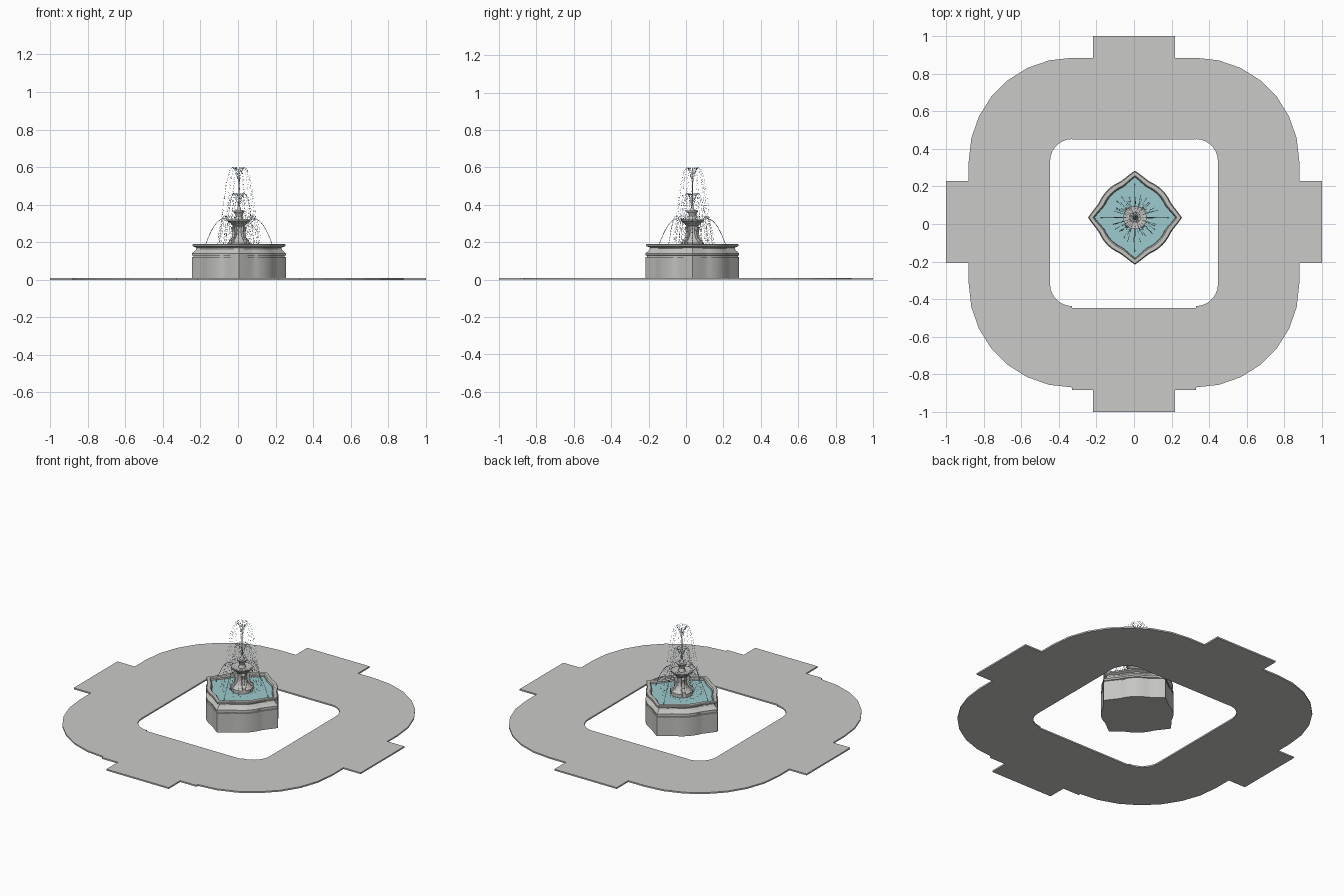
import bpy, bmesh, math, random
from mathutils import Vector

if "Cube" in bpy.data.objects:
    bpy.data.objects.remove(bpy.data.objects["Cube"])

random.seed(4)
CX, CY = 0.005, 0.034          # fountain centre
TOP = 0.009                    # paving thickness


def material(name, rgb):
    m = bpy.data.materials.new(name)
    m.diffuse_color = (*rgb, 1)
    m.use_nodes = True
    m.node_tree.nodes["Principled BSDF"].inputs["Base Color"].default_value = m.diffuse_color
    return m


PAVING = material("paving grey", (0.59, 0.59, 0.575))
STONE = material("stone grey", (0.56, 0.56, 0.535))
WATER = material("pool water", (0.34, 0.60, 0.62))
SPRAY = material("spray water", (0.42, 0.58, 0.68))


def make(name, verts, faces, mat, smooth=False):
    me = bpy.data.meshes.new(name)
    me.from_pydata(verts, [], faces)
    bm = bmesh.new()
    bm.from_mesh(me)
    bmesh.ops.recalc_face_normals(bm, faces=bm.faces)
    bm.to_mesh(me)
    bm.free()
    me.materials.append(mat)
    ob = bpy.data.objects.new(name, me)
    bpy.context.collection.objects.link(ob)
    if smooth:
        bpy.ops.object.select_all(action='DESELECT')
        ob.select_set(True)
        bpy.context.view_layer.objects.active = ob
        bpy.ops.object.shade_smooth_by_angle(angle=math.radians(30))
    return ob


def slab(name, outline):
    n = len(outline)
    verts = [(x, y, z) for z in (0, TOP) for x, y in outline]
    faces = [tuple(range(n)), tuple(range(n, 2 * n))]
    faces += [(i, (i + 1) % n, n + (i + 1) % n, n + i) for i in range(n)]
    make(name, verts, faces, PAVING)


def rect(name, x0, x1, y0, y1):
    slab(name, [(x0, y0), (x1, y0), (x1, y1), (x0, y1)])


def loft(name, radius, levels, mat, steps, close=True):
    """Rings round the fountain centre; radius(angle, offset) sets the plan."""
    verts, faces = [], []
    for off, z in levels:
        for i in range(steps):
            a = 2 * math.pi * i / steps
            r = radius(a, off)
            verts.append((CX + r * math.cos(a), CY + r * math.sin(a), z))
    for k in range(len(levels) - 1):
        for i in range(steps):
            j = (i + 1) % steps
            faces.append((k * steps + i, k * steps + j,
                          (k + 1) * steps + j, (k + 1) * steps + i))
    faces.append(tuple(range(steps)))
    if close:
        faces.append(tuple(range((len(levels) - 1) * steps, len(levels) * steps)))
    return make(name, verts, faces, mat, True)


# Paving: four straight walks with end tabs, four quarter-round corners
C = 0.33
rect("back_walk", -C, C, 0.45, 0.885)
rect("front_walk", -C, C, -0.885, -0.447)
rect("back_tab", -0.217, 0.217, 0.885, 1)
rect("front_tab", -0.217, 0.217, -1, -0.885)
for side, s in (("left", -1), ("right", 1)):
    rect(side + "_walk", *sorted((s * 0.447, s * 0.88)), -0.32, 0.335)
    rect(side + "_tab", *sorted((s * 0.88, s)), -0.207, 0.228)
    for end, t, cy in (("front", -1, -0.32), ("back", 1, 0.335)):
        arc = [(r, i * math.pi / 14) for r, order in
               ((0.55, range(8)), (0.117, range(7, -1, -1))) for i in order]
        slab(f"{side}_{end}_corner", [(s * (C + r * math.cos(a)),
                                       cy + t * r * math.sin(a)) for r, a in arc])


# Basin: round plan with four pointed ogee tips
def ogee(a, off):
    q = math.pi / 2
    d = abs((a + q / 2) % q - q / 2) / math.radians(24)
    return 0.207 + 0.043 * max(0, 1 - d) ** 1.6 - off


loft("basin", ogee, [
    (0, 0), (0, 0.120), (0.007, 0.121), (0.007, 0.128), (0, 0.130), (0, 0.140),
    (0.006, 0.146), (0.018, 0.156), (0.023, 0.165), (0.022, 0.172), (0.010, 0.176),
    (0.003, 0.179), (0.003, 0.187), (0.006, 0.190), (0.026, 0.190), (0.032, 0.184),
    (0.034, 0.160)], STONE, 120)
loft("pool_water", ogee, [(0.034, 0.165), (0.034, 0.174)], WATER, 120)

# Pedestal: turned column with a small bowl and finial
loft("pedestal", lambda a, r: r, [
    (0.062, 0.17), (0.062, 0.195), (0.052, 0.202), (0.040, 0.215), (0.030, 0.235),
    (0.026, 0.260), (0.030, 0.285), (0.045, 0.300), (0.060, 0.312), (0.062, 0.320),
    (0.050, 0.318), (0.022, 0.316), (0.016, 0.335), (0.020, 0.350), (0.030, 0.362),
    (0.030, 0.368), (0.014, 0.368), (0.009, 0.380), (0.005, 0.395)], STONE, 32)

# Four scroll brackets round the pedestal
for i in range(4):
    a = math.pi / 4 + i * math.pi / 2
    out, side = Vector((math.cos(a), math.sin(a), 0)), Vector((-math.sin(a), math.cos(a), 0))
    prof = [(0.02, 0.18), (0.068, 0.18), (0.066, 0.21), (0.045, 0.225),
            (0.040, 0.255), (0.048, 0.28), (0.02, 0.29)]
    n = len(prof)
    verts = [tuple(Vector((CX, CY, z)) + out * r + side * w)
             for w in (-0.009, 0.009) for r, z in prof]
    faces = [tuple(range(n)), tuple(range(n, 2 * n))]
    faces += [(k, (k + 1) % n, n + (k + 1) % n, n + k) for k in range(n)]
    make(f"scroll_bracket_{i + 1}", verts, faces, STONE)

# Centre jet
loft("centre_jet", lambda a, r: r, [(0.004, 0.385), (0.003, 0.47), (0.001, 0.59)], SPRAY, 8)

# Four thin arcing jets that land in the basin tips
for i in range(4):
    a = i * math.pi / 2
    cu = bpy.data.curves.new("arc_jet", 'CURVE')
    cu.dimensions = '3D'
    cu.bevel_depth, cu.bevel_resolution = 0.0014, 0
    cu.materials.append(SPRAY)
    sp = cu.splines.new('POLY')
    sp.points.add(20)
    for k, p in enumerate(sp.points):
        r = 0.02 + 0.162 * k / 20
        p.co = (CX + r * math.cos(a), CY + r * math.sin(a),
                0.325 - 14.5 * (r - 0.08) ** 2, 1)
    bpy.context.collection.objects.link(bpy.data.objects.new(f"arc_jet_{i + 1}", cu))


# Spray: droplets strung along falling parabolas
def spray(name, streams, drops, start, peak, end, height):
    verts, faces = [], []
    for s in range(streams):
        a = 2 * math.pi * (s + random.uniform(-0.2, 0.2)) / streams
        f = random.uniform(0.9, 1.08)
        for d in range(drops):
            u = (d + random.random()) / drops
            # even spacing by fall distance rather than radius
            r = start + (peak - start) * u * 4 if u < 0.25 else \
                peak + (end - peak) * ((u - 0.25) / 0.75) ** 0.6
            z = height - (height - 0.18) * ((r - peak) / (end - peak)) ** 2
            c = Vector((CX + r * f * math.cos(a), CY + r * f * math.sin(a), z))
            q, b = random.uniform(0.0013, 0.0022), len(verts)
            verts += [tuple(c + Vector(v) * q) for v in
                      ((1, 0, 0), (0, 1, 0), (-1, 0, 0), (0, -1, 0), (0, 0, 1.5), (0, 0, -1.5))]
            for k in range(4):
                faces += [(b + k, b + (k + 1) % 4, b + 4), (b + (k + 1) % 4, b + k, b + 5)]
    make(name, verts, faces, SPRAY)


spray("tall_spray", 16, 34, 0.004, 0.034, 0.105, 0.597)
spray("middle_spray", 20, 28, 0.006, 0.032, 0.085, 0.46)
spray("low_spray", 24, 20, 0.05, 0.082, 0.122, 0.34)
